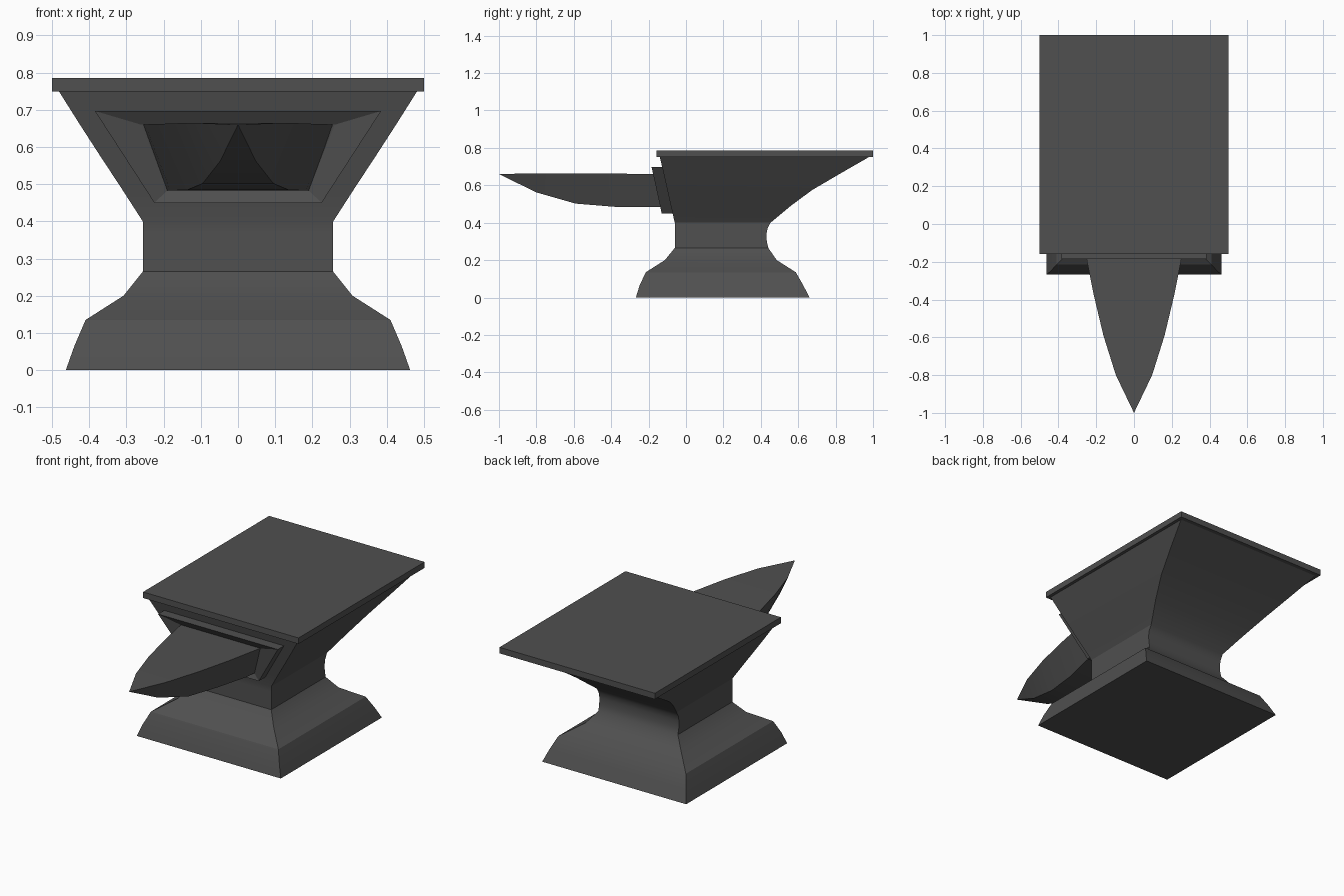
import bpy
import bmesh

if "Cube" in bpy.data.objects:
    bpy.data.objects.remove(bpy.data.objects["Cube"])

iron = bpy.data.materials.new("dark iron")
iron.diffuse_color = (0.08, 0.08, 0.08, 1)
iron.use_nodes = True
iron.node_tree.nodes["Principled BSDF"].inputs["Base Color"].default_value = iron.diffuse_color


def loft(name, rings, smooth=True):
    """Skin a list of four-corner rings and cap both ends."""
    bm = bmesh.new()
    loops = [[bm.verts.new(p) for p in ring] for ring in rings]
    for a, b in zip(loops, loops[1:]):
        for i in range(4):
            j = (i + 1) % 4
            bm.faces.new((a[i], a[j], b[j], b[i]))
    bm.faces.new(loops[0])
    bm.faces.new(loops[-1])
    bmesh.ops.remove_doubles(bm, verts=bm.verts, dist=0.0001)
    bmesh.ops.recalc_face_normals(bm, faces=bm.faces)
    mesh = bpy.data.meshes.new(name)
    bm.to_mesh(mesh)
    bm.free()
    mesh.materials.append(iron)
    obj = bpy.data.objects.new(name, mesh)
    bpy.context.collection.objects.link(obj)
    if smooth:
        bpy.ops.object.select_all(action='DESELECT')
        obj.select_set(True)
        bpy.context.view_layer.objects.active = obj
        bpy.ops.object.shade_smooth_by_angle(angle=0.5)
    return obj


def level(z, hx, front, back):
    """Horizontal rectangle."""
    return [(-hx, front, z), (hx, front, z), (hx, back, z), (-hx, back, z)]


def trapezoid(top, bottom):
    """Upright section; each end is (half width, y, z)."""
    (tx, ty, tz), (bx, by, bz) = top, bottom
    return [(-tx, ty, tz), (tx, ty, tz), (bx, by, bz), (-bx, by, bz)]


# Flared foot, waist and overhanging upper body
loft("body", [level(*r) for r in (
    (0.000, 0.463, -0.268, 0.660),
    (0.065, 0.440, -0.248, 0.627),
    (0.135, 0.410, -0.215, 0.587),
    (0.200, 0.308, -0.113, 0.485),
    (0.265, 0.256, -0.060, 0.440),
    (0.300, 0.256, -0.060, 0.432),
    (0.340, 0.256, -0.060, 0.430),
    (0.370, 0.256, -0.060, 0.436),
    (0.400, 0.256, -0.060, 0.452),
    (0.490, 0.314, -0.081, 0.560),
    (0.575, 0.370, -0.100, 0.675),
    (0.660, 0.425, -0.119, 0.820),
    (0.752, 0.483, -0.140, 0.980))])

# Flat working plate
loft("top_plate", [level(0.75, 0.5, -0.158, 1.0),
                   level(0.785, 0.5, -0.158, 1.0)], False)

# Slanted collar with a shallow bevelled face around the horn
loft("horn_collar", [
    trapezoid((0.385, -0.120, 0.697), (0.225, -0.065, 0.450)),
    trapezoid((0.385, -0.184, 0.697), (0.225, -0.130, 0.450)),
    trapezoid((0.260, -0.160, 0.660), (0.190, -0.120, 0.483))], False)

# Tapered horn, flat on top and curved below
loft("horn", [trapezoid((tx, y, tz), (bx, y, bz)) for y, tx, tz, bx, bz in (
    (-0.12, 0.260, 0.660, 0.190, 0.483),
    (-0.19, 0.250, 0.661, 0.182, 0.483),
    (-0.38, 0.212, 0.662, 0.135, 0.485),
    (-0.59, 0.162, 0.664, 0.095, 0.502),
    (-0.80, 0.096, 0.664, 0.048, 0.562),
    (-1.00, 0.000, 0.660, 0.000, 0.660))])
